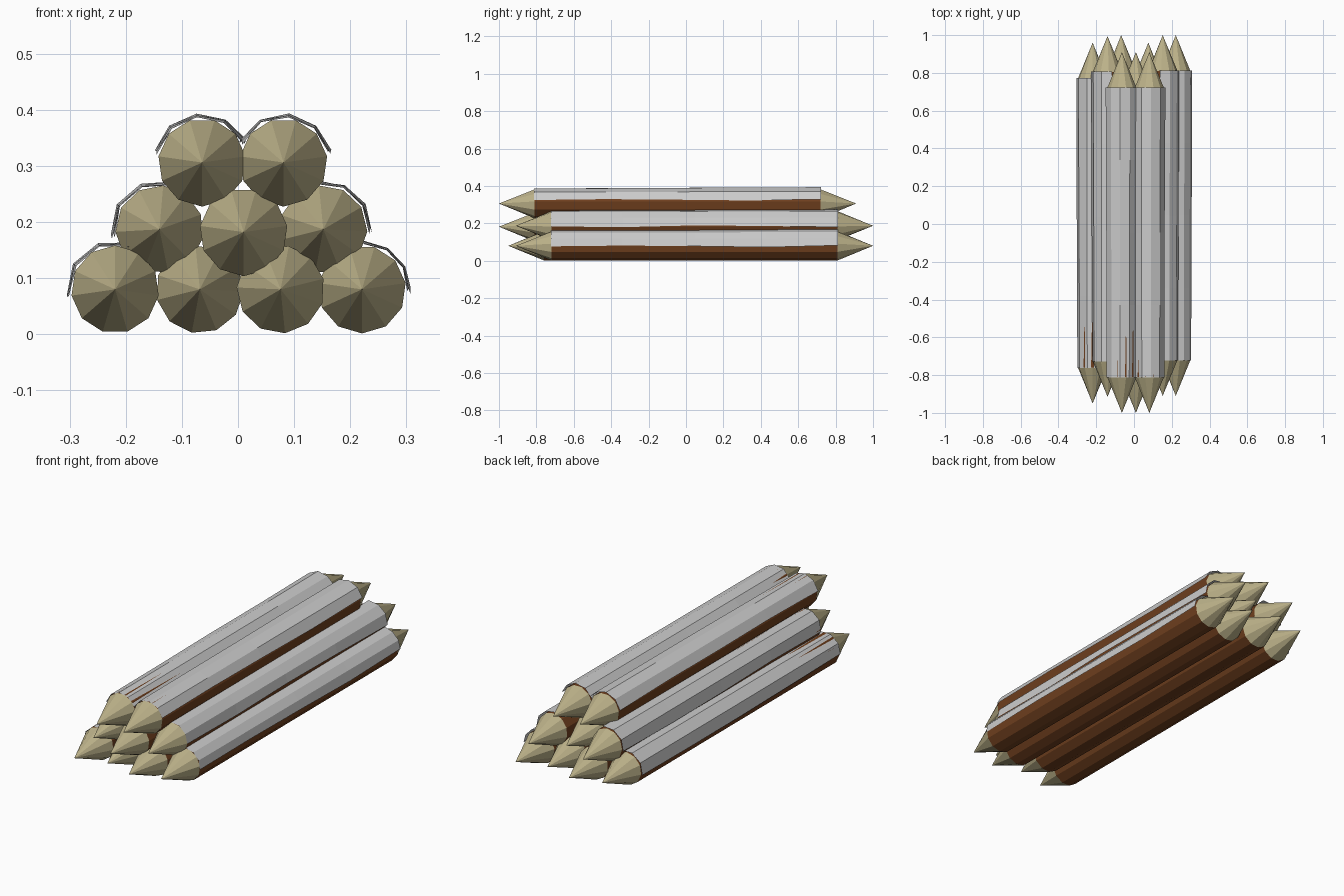
import bpy, math, random

if "Cube" in bpy.data.objects:
    bpy.data.objects.remove(bpy.data.objects["Cube"])

random.seed(4)
R, HALF, TIP, SIDES = 0.0785, 0.765, 0.19, 11


def material(name, rgb):
    m = bpy.data.materials.new(name)
    m.diffuse_color = (*rgb, 1)
    m.use_nodes = True
    m.node_tree.nodes["Principled BSDF"].inputs["Base Color"].default_value = m.diffuse_color
    return m


BARK = material("bark", (0.16, 0.05, 0.013))
WOOD = material("cut_wood", (0.50, 0.44, 0.25))


def add_mesh(name, verts, faces, mat=None):
    me = bpy.data.meshes.new(name)
    me.from_pydata(verts, [], faces)
    ob = bpy.data.objects.new(name, me)
    bpy.context.collection.objects.link(ob)
    if mat:
        me.materials.append(mat)
    return ob


def ring(x, y, z, roll):
    return [(x + R * math.cos(roll + i * math.tau / SIDES), y,
             z + R * math.sin(roll + i * math.tau / SIDES)) for i in range(SIDES)]


def log(name, x, z, y, roll):
    front, back = ring(x, y - HALF, z, roll), ring(x, y + HALF, z, roll)
    n = SIDES
    # bark-covered trunk
    add_mesh(name + "_trunk", front + back,
             [(i, n + i, n + (i + 1) % n, (i + 1) % n) for i in range(n)], BARK)
    # sharpened ends
    add_mesh(name + "_front_point", front + [(x, y - HALF - TIP, z)],
             [(i, (i + 1) % n, n) for i in range(n)], WOOD)
    add_mesh(name + "_back_point", back + [(x, y + HALF + TIP, z)],
             [((i + 1) % n, i, n) for i in range(n)], WOOD)


def cover(name, x, z, y, a0, a1):
    # thin bent sheet over a log, slightly looser toward the back
    count = max(3, round((a1 - a0) / 33))
    rows = [-1, -0.5, 0, 0.5, 1]
    verts, faces = [], []
    for t in rows:
        for i in range(count + 1):
            edge = i in (0, count)
            a = math.radians(a0 + (a1 - a0) * i / count)
            if edge:
                a += random.uniform(-0.06, 0.06)
            r = 0.0845 + 0.003 * t + random.uniform(-0.001, 0.001)
            verts.append((x + r * math.cos(a), y + t * (HALF + 0.003), z + r * math.sin(a)))
    w = count + 1
    for j in range(len(rows) - 1):
        for i in range(count):
            k = j * w + i
            faces.append((k, k + 1, k + w + 1, k + w))
    add_mesh(name, verts, faces)


DOWN, UP = -math.pi / 2, math.pi / 2   # direction of one corner of the section

# name, x, z, y offset, roll, cover angles
LOGS = [
    ("bottom_log_1", -0.219, 0.080, 0.005, UP, (72, 187)),
    ("bottom_log_2", -0.068, 0.080, 0.045, UP + 0.1, None),
    ("bottom_log_3", 0.076, 0.080, 0.005, DOWN + 0.1, None),
    ("bottom_log_4", 0.221, 0.080, 0.045, DOWN, (-2, 88)),
    ("middle_log_1", -0.140, 0.187, 0.040, DOWN + 0.2, (75, 187)),
    ("middle_log_2", 0.010, 0.182, -0.045, DOWN, None),
    ("middle_log_3", 0.152, 0.187, 0.045, UP + 0.1, (-2, 97)),
    ("top_log_1", -0.064, 0.306, -0.045, DOWN, (26, 167)),
    ("top_log_2", 0.081, 0.306, -0.045, DOWN, (13, 154)),
]
for name, x, z, y, roll, arc in LOGS:
    log(name, x, z, y, roll)
    if arc:
        cover(name + "_snow_cover", x, z, y, *arc)
